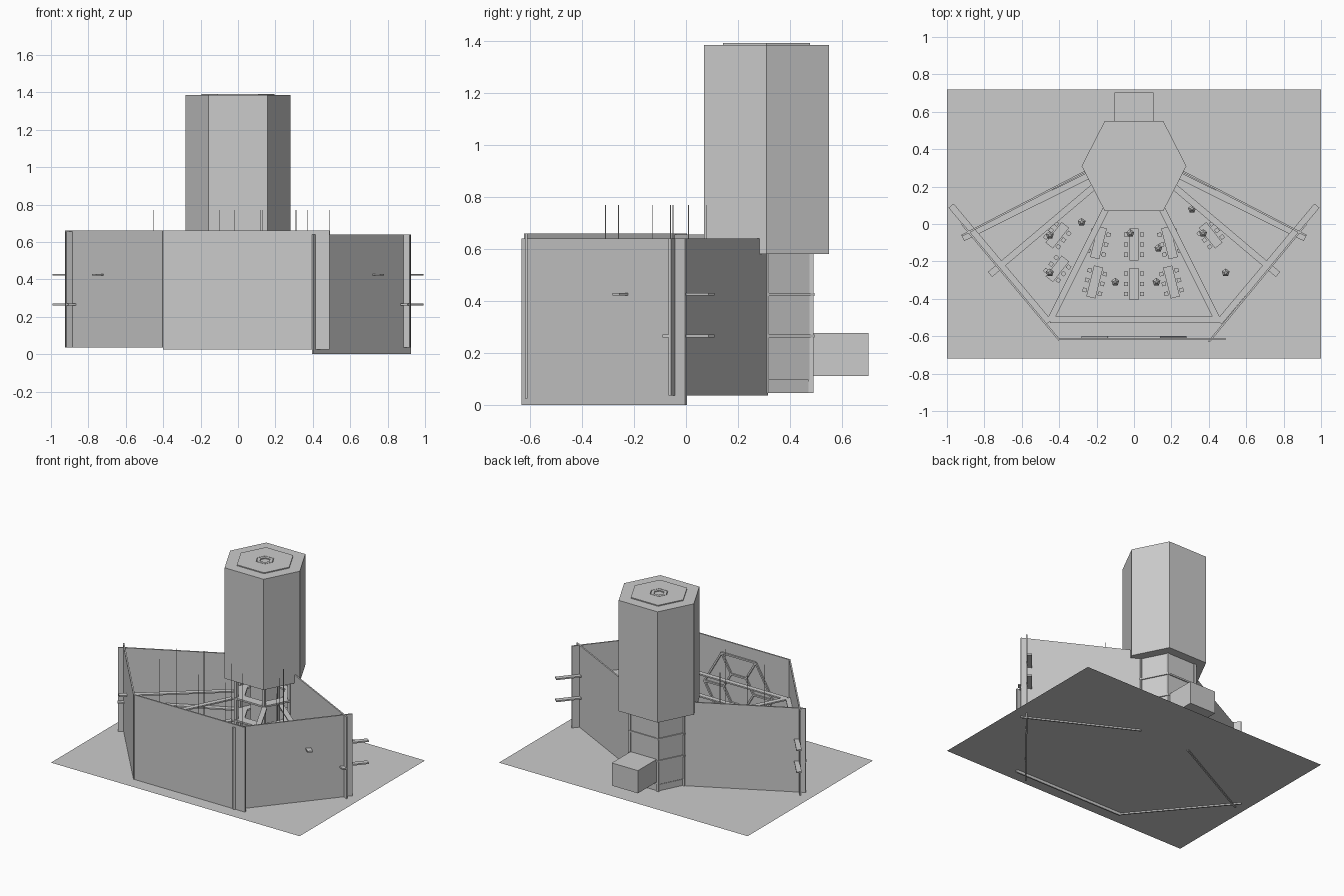
import bpy, bmesh, math
from mathutils import Matrix, Vector

if "Cube" in bpy.data.objects:
    bpy.data.objects.remove(bpy.data.objects["Cube"])

GROUND = 0.045
CX, CY = 0.0, 0.31          # tower axis


def finish(name, bm):
    bmesh.ops.recalc_face_normals(bm, faces=bm.faces)
    me = bpy.data.meshes.new(name)
    bm.to_mesh(me)
    bm.free()
    ob = bpy.data.objects.new(name, me)
    bpy.context.collection.objects.link(ob)
    return ob


def add_box(bm, centre, size, angle=0.0, origin=(0, 0, 0)):
    m = (Matrix.Translation(origin) @ Matrix.Rotation(angle, 4, 'Z')
         @ Matrix.Translation(centre) @ Matrix.Diagonal((*size, 1)))
    bmesh.ops.create_cube(bm, size=1, matrix=m)


def beam(name, p, q, width, z0, z1):
    """Straight upright panel or beam between two plan points."""
    p, q = Vector(p), Vector(q)
    d, c = q - p, (p + q) / 2
    bm = bmesh.new()
    add_box(bm, (0, 0, 0), (d.length, width, z1 - z0),
            math.atan2(d.y, d.x), (c.x, c.y, (z0 + z1) / 2))
    return finish(name, bm)


def hex_points(r):
    return [(CX + r * a, CY + r * b) for a, b in
            ((1, 0), (.56, .857), (-.56, .857), (-1, 0), (-.56, -.857), (.56, -.857))]


def prism(name, r, z0, z1):
    bm = bmesh.new()
    f = bm.faces.new([bm.verts.new((x, y, z0)) for x, y in hex_points(r)])
    ex = bmesh.ops.extrude_face_region(bm, geom=[f])['geom']
    bmesh.ops.translate(bm, vec=(0, 0, z1 - z0),
                        verts=[v for v in ex if isinstance(v, bmesh.types.BMVert)])
    if not f.is_valid or len(bm.faces) < 8:
        bm.faces.new([v for v in bm.verts if abs(v.co.z - z0) < 1e-6])
    return finish(name, bm)


def ring(name, r_out, r_in, z0, z1):
    bm = bmesh.new()
    loops = [[bm.verts.new((x, y, z)) for x, y in hex_points(r)]
             for r, z in ((r_out, z0), (r_out, z1), (r_in, z1), (r_in, z0))]
    for k in range(4):
        a, b = loops[k], loops[(k + 1) % 4]
        for i in range(6):
            j = (i + 1) % 6
            bm.faces.new((a[i], a[j], b[j], b[i]))
    return finish(name, bm)


# Ground sheet
bm = bmesh.new()
bmesh.ops.create_grid(bm, x_segments=1, y_segments=1, size=1,
                      matrix=Matrix.Translation((0, 0, GROUND)) @ Matrix.Diagonal((1, .72, 1, 1)))
finish("ground_sheet", bm)

# Outer walls
beam("front_wall", (-.40, -.615), (.49, -.615), .01, .025, .66)
beam("left_wall", (-.92, 0), (-.40, -.62), .01, .035, .66)
beam("right_wall", (.92, 0), (.40, -.63), .01, 0, .64)
for s, side in ((-1, "left"), (1, "right")):
    beam("back_wall_" + side, (s * .92, -.062), (s * .2, .312), .01, .035, .655 if s < 0 else .64)

# Tower shaft and roof plates
prism("tower_shaft", .28, .58, 1.385)
ring("roof_plate", .195, .062, 1.383, 1.392)
ring("roof_vent", .058, .035, 1.383, 1.392)

# Tower base: solid back panels, open front with posts and rings
pts = hex_points(.2)
for i, nm in ((0, "right"), (1, "back"), (2, "left")):
    beam("base_panel_" + nm, pts[i], pts[i + 1], .012, .095, .585)
    low = hex_points(.19)
    beam("base_plinth_" + nm, low[i], low[i + 1], .01, GROUND, .10)
for i, (x, y) in enumerate(pts):
    beam("base_post_%d" % i, (x - .01, y), (x + .01, y), .02, GROUND, .585)
for z in (.265, .425, .55):
    ring("base_ring", .215 if z < .5 else .2, .14, z - .006, z + .006)
prism("core_column", .1, GROUND, .585)
ring("base_kerb", .2, .15, GROUND, .09)

# Rear annex
bm = bmesh.new()
add_box(bm, (0, .59, .193), (.21, .225, .165))
finish("rear_annex", bm)

# Two levels of thin floor beams
for lv, z in enumerate((.265, .425)):
    z0, z1 = z - .005, z + .005
    beam("front_beam_%d" % lv, (-.45, -.513), (.46, -.513), .035, z0, z1)
    for s, side in ((-1, "left"), (1, "right")):
        tag = "_%s_%d" % (side, lv)
        beam("side_beam" + tag, (s * .978, .098), (s * .455, -.525), .035, z0, z1)
        beam("radial_beam" + tag, (s * .13, .12), (s * .445, -.51), .035, z0, z1)
        if lv == 0:
            beam("back_beam" + tag, (s * .915, -.075), (s * .19, .285), .035, z0, z1)
        else:
            beam("diagonal_beam" + tag, (s * .77, -.27), (s * .19, .22), .035, z0, z1)

# Hexagonal lattice on the inside of the front wall
bm = bmesh.new()


def bar(a, b):
    d = Vector((b[0] - a[0], 0, b[1] - a[1]))
    m = (Matrix.Translation(((a[0] + b[0]) / 2, -.605, (a[1] + b[1]) / 2))
         @ Matrix.Rotation(-math.atan2(d.z, d.x), 4, 'Y')
         @ Matrix.Diagonal((d.length, .012, .012, 1)))
    bmesh.ops.create_cube(bm, size=1, matrix=m)


def lattice_pt(r, i):
    return (r * math.cos(i * math.pi / 3), .33 + r * math.sin(i * math.pi / 3))


for i in range(6):
    bar(lattice_pt(.275, i), lattice_pt(.275, i + 1))
    bar(lattice_pt(.12, i), lattice_pt(.12, i + 1))
    bar(lattice_pt(.12, i), lattice_pt(.275, i))
finish("window_lattice", bm)

# Dining tables with three stools on each side
tables = [(0, -.11, 0), (0, -.32, 0), (-.19, -.1, -14), (.19, -.1, 14),
          (-.21, -.31, -14), (.2, -.31, 14), (-.41, -.24, -38), (-.41, -.06, -38),
          (.41, -.06, 38)]
for n, (x, y, deg) in enumerate(tables):
    a, o = math.radians(deg), (x, y, GROUND)
    length = .17 if abs(deg) < 30 else .14
    bm = bmesh.new()
    add_box(bm, (0, 0, .05), (.05, length, .008), a, o)
    for e in (-1, 1):
        add_box(bm, (0, e * length * .4, .023), (.04, .008, .046), a, o)
    finish("table_%d" % n, bm)
    bm = bmesh.new()
    for sx in (-1, 1):
        for k in (-1, 0, 1):
            cx, cy = sx * .042, k * length * .32
            add_box(bm, (cx, cy, .03), (.022, .022, .006), a, o)
            add_box(bm, (cx, cy, .014), (.006, .006, .028), a, o)
    finish("stools_%d" % n, bm)

# Pendant lamps on long cords
lamps = [(-.45, -.06), (-.28, .01), (-.02, -.05), (.13, -.13), (.31, .08),
         (.37, -.05), (-.45, -.26), (-.10, -.31), (.12, -.31), (.49, -.26)]
for n, (x, y) in enumerate(lamps):
    bm = bmesh.new()
    bmesh.ops.create_cone(bm, cap_ends=True, segments=5, radius1=.022, radius2=.008,
                          depth=.025, matrix=Matrix.Translation((x, y, .23)))
    add_box(bm, (x, y, .505), (.003, .003, .53))
    finish("pendant_lamp_%d" % n, bm)
